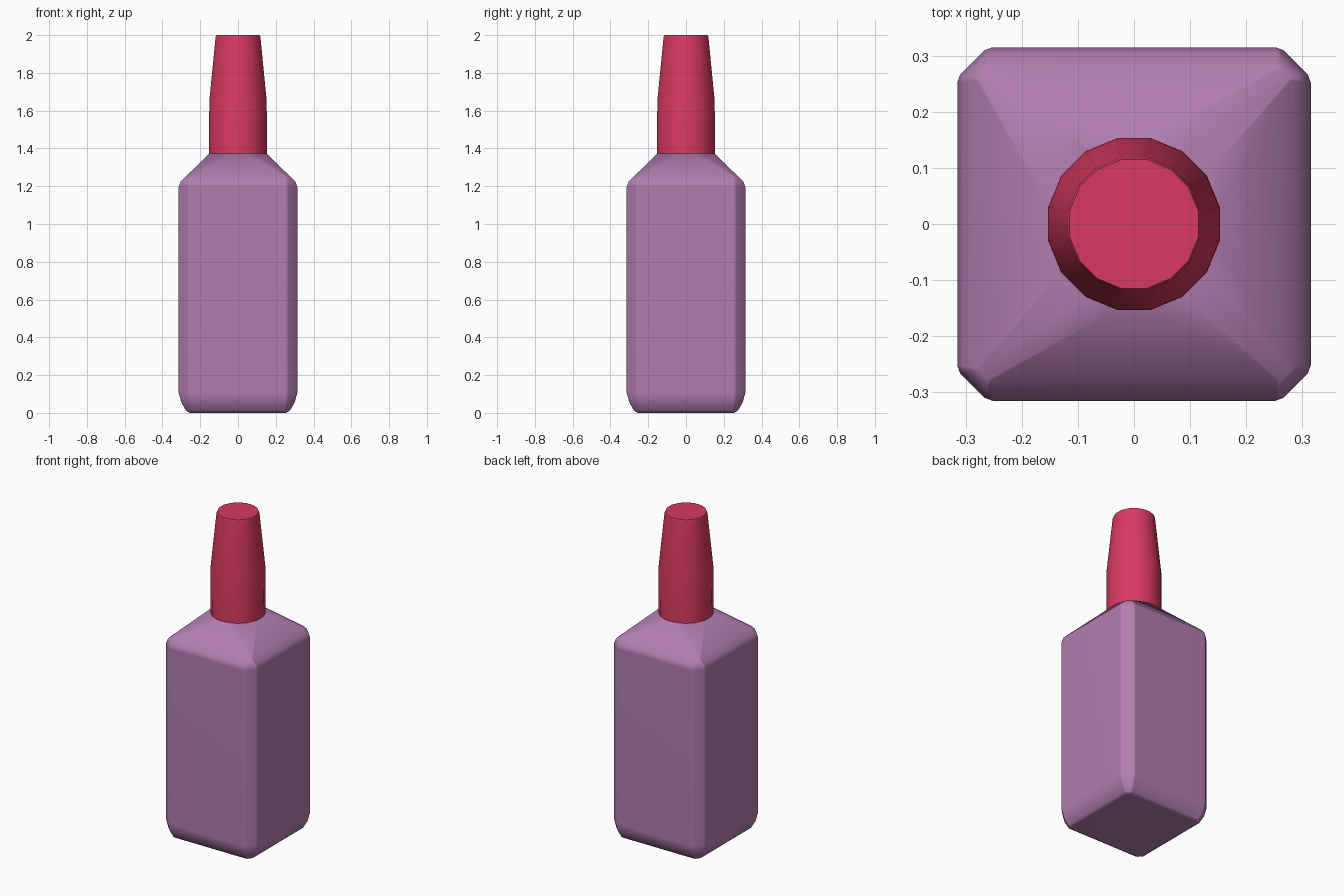
import bpy
import bmesh
from math import cos, sin, pi, radians

cube = bpy.data.objects.get("Cube")
if cube:
    bpy.data.objects.remove(cube, do_unlink=True)


def make_material(name, color):
    mat = bpy.data.materials.new(name)
    mat.use_nodes = True
    mat.diffuse_color = (*color, 1)
    mat.node_tree.nodes["Principled BSDF"].inputs["Base Color"].default_value = (*color, 1)
    return mat


def square_ring(half, chamfer):
    """Square outline with bevelled corners, four points per corner."""
    a, b = half - chamfer, half - chamfer * 0.78
    c = half - chamfer * 0.08
    corner = [(half, a), (c, b), (b, c), (a, half)]
    points = []
    for _ in range(4):
        points += corner
        corner = [(-y, x) for x, y in corner]
    return points


def round_ring(radius):
    """Sixteen-sided outline with flats facing the axes."""
    return [(radius * cos((k + 0.5) * pi / 8), radius * sin((k + 0.5) * pi / 8))
            for k in range(16)]


def loft(name, rings, mat, angle):
    """Skin a stack of (z, outline) rings and close both ends."""
    bm = bmesh.new()
    loops = [[bm.verts.new((x, y, z)) for x, y in outline] for z, outline in rings]
    for low, high in zip(loops, loops[1:]):
        for i in range(len(low)):
            j = (i + 1) % len(low)
            bm.faces.new((low[i], low[j], high[j], high[i]))
    bm.faces.new(loops[0][::-1])
    bm.faces.new(loops[-1])
    bmesh.ops.recalc_face_normals(bm, faces=bm.faces)
    mesh = bpy.data.meshes.new(name)
    bm.to_mesh(mesh)
    bm.free()
    mesh.materials.append(mat)
    obj = bpy.data.objects.new(name, mesh)
    bpy.context.collection.objects.link(obj)
    bpy.ops.object.select_all(action="DESELECT")
    obj.select_set(True)
    bpy.context.view_layer.objects.active = obj
    bpy.ops.object.shade_smooth_by_angle(angle=radians(angle))
    # Keep the large panels flat between their soft bevels
    weighted = obj.modifiers.new("flat_panels", "WEIGHTED_NORMAL")
    weighted.keep_sharp = True
    return obj


purple = make_material("purple_glass", (0.445, 0.205, 0.434))
red = make_material("red_cap", (0.694, 0.042, 0.120))

# Square bottle with rounded base, bevelled sides and sloping shoulders
body_profile = [(0, 0.255, 0.02), (0.012, 0.275, 0.03), (0.055, 0.30, 0.05),
                (0.11, 0.315, 0.063), (1.195, 0.315, 0.063),
                (1.225, 0.303, 0.05), (1.247, 0.28, 0.025)]
body_rings = [(z, square_ring(half, chamfer)) for z, half, chamfer in body_profile]
body_rings.append((1.375, round_ring(0.154)))
loft("bottle_body", body_rings, purple, 50)

# Tall cap: straight collar, then a taper to a flat top
cap_profile = [(1.374, 0.156), (1.65, 0.155), (1.99, 0.121), (2, 0.117)]
loft("bottle_cap", [(z, round_ring(r)) for z, r in cap_profile], red, 35)
